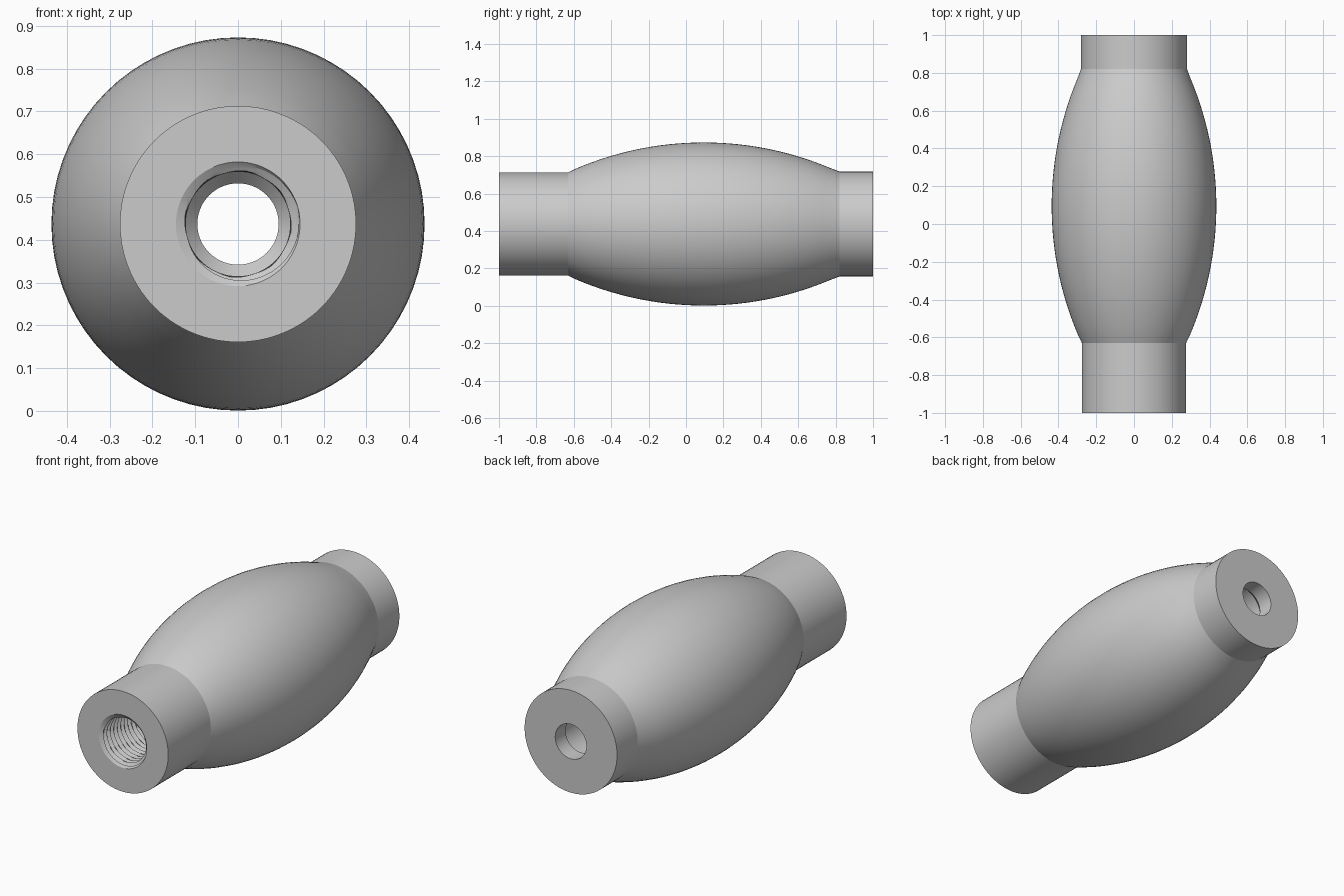
import bpy, bmesh, math

cube = bpy.data.objects.get("Cube")
if cube:
    bpy.data.objects.remove(cube, do_unlink=True)

SEGMENTS = 72
CENTRE_Z = 0.437
NECK_FRONT, NECK_BACK, BELLY = 0.276, 0.281, 0.436
THREAD_ROOT, THREAD_CREST, PITCH = 0.145, 0.122, 0.03
BORE, BACK_HOLE = 0.122, 0.095

metal = bpy.data.materials.new("light grey metal")
metal.use_nodes = True
grey = (0.6, 0.6, 0.6, 1)
metal.diffuse_color = grey
shader = metal.node_tree.nodes["Principled BSDF"]
shader.inputs["Base Color"].default_value = grey


def thread_radius(y, angle):
    """Radius of a V-shaped helical thread at one point."""
    phase = (y / PITCH + angle / math.tau) % 1
    return THREAD_ROOT - (THREAD_ROOT - THREAD_CREST) * (1 - abs(2 * phase - 1))


def belly_radius(y):
    """Circular arc that swells between the two necks."""
    arc = 1.74
    return BELLY - arc + math.sqrt(arc ** 2 - (y - 0.095) ** 2)


# Closed section: (y, radius), with None marking threaded rings
profile = [(-1, NECK_FRONT), (-0.63, NECK_FRONT)]
steps = 32
for i in range(1, steps):
    y = -0.63 + 1.45 * i / steps
    profile.append((y, belly_radius(y)))
profile += [(0.82, NECK_BACK), (1, NECK_BACK)]

# Back hole, drilled bore, then the threaded front socket
profile += [(1, BACK_HOLE), (0.91, BACK_HOLE), (0.88, BORE), (-0.38, BORE)]
turns = 20
rings = turns * 8
for i in range(rings):
    profile.append((-0.4 - 0.595 * i / rings, None))
profile.append((-1, THREAD_ROOT))

# Revolve the section around the long axis
bm = bmesh.new()
loops = []
for y, radius in profile:
    loop = []
    for s in range(SEGMENTS):
        a = math.tau * s / SEGMENTS
        r = thread_radius(y, a) if radius is None else radius
        loop.append(bm.verts.new((r * math.cos(a), y, CENTRE_Z + r * math.sin(a))))
    loops.append(loop)
for i, loop in enumerate(loops):
    after = loops[(i + 1) % len(loops)]
    for s in range(SEGMENTS):
        t = (s + 1) % SEGMENTS
        bm.faces.new((loop[s], loop[t], after[t], after[s]))
bmesh.ops.recalc_face_normals(bm, faces=bm.faces)

mesh = bpy.data.meshes.new("handle_body")
bm.to_mesh(mesh)
bm.free()
mesh.materials.append(metal)
body = bpy.data.objects.new("handle_body", mesh)
bpy.context.collection.objects.link(body)

bpy.ops.object.select_all(action="DESELECT")
body.select_set(True)
bpy.context.view_layer.objects.active = body
bpy.ops.object.shade_smooth_by_angle(angle=math.radians(15))
